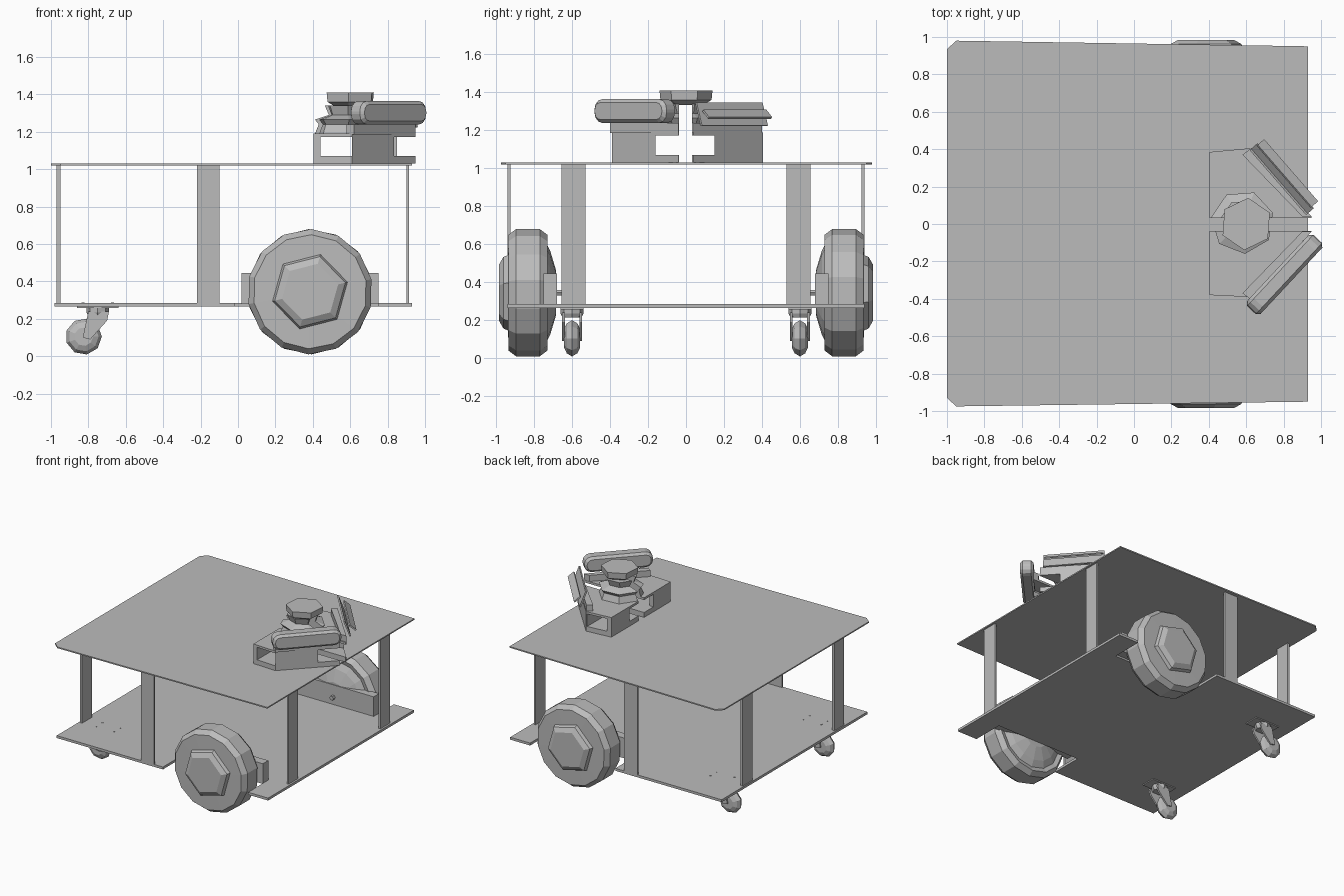
import bpy, bmesh, math
from mathutils import Vector, Matrix

if "Cube" in bpy.data.objects:
    bpy.data.objects.remove(bpy.data.objects["Cube"], do_unlink=True)

grey = bpy.data.materials.new("plain grey")
grey.use_nodes = True
colour = (0.5, 0.5, 0.5, 1)
grey.diffuse_color = colour
grey.node_tree.nodes["Principled BSDF"].inputs["Base Color"].default_value = colour


def finish(name, bm):
    bmesh.ops.recalc_face_normals(bm, faces=bm.faces)
    mesh = bpy.data.meshes.new(name)
    bm.to_mesh(mesh)
    bm.free()
    mesh.materials.append(grey)
    obj = bpy.data.objects.new(name, mesh)
    bpy.context.collection.objects.link(obj)
    return obj


def prism(name, outline, low, high):
    """Extrude an x-y outline between two heights."""
    bm = bmesh.new()
    face = bm.faces.new([bm.verts.new((x, y, low)) for x, y in outline])
    top = bmesh.ops.extrude_face_region(bm, geom=[face])["geom"]
    verts = [v for v in top if isinstance(v, bmesh.types.BMVert)]
    bmesh.ops.translate(bm, verts=verts, vec=(0, 0, high - low))
    return finish(name, bm)


def box(name, x, y, z):
    (a, b), (c, d) = x, y
    return prism(name, [(a, c), (b, c), (b, d), (a, d)], *z)


def lathe(name, profile, sides, place, turn=0):
    """Spin (radius, height) points round local z, then place the result."""
    bm = bmesh.new()
    rings = []
    for r, h in profile:
        angles = [turn + math.tau * i / sides for i in range(sides)]
        rings.append([bm.verts.new((r * math.cos(t), r * math.sin(t), h)) for t in angles])
    for a, b in zip(rings, rings[1:]):
        for i in range(sides):
            j = (i + 1) % sides
            bm.faces.new((a[i], a[j], b[j], b[i]))
    bm.faces.new(rings[0])
    bm.faces.new(rings[-1])
    bm.transform(place)
    return finish(name, bm)


def cut(obj, *cutters):
    for cutter in cutters:
        mod = obj.modifiers.new("cut", 'BOOLEAN')
        mod.operation = 'DIFFERENCE'
        mod.solver = 'EXACT'
        mod.object = cutter
        cutter.hide_render = True
        cutter.hide_viewport = True
        cutter.display_type = 'WIRE'


def axle(x, y, z, side):
    """Matrix that points local z outwards along +y or -y."""
    return Matrix.Translation((x, y, z)) @ Matrix.Rotation(-side * math.pi / 2, 4, 'X')


# Decks: chamfered top sheet, lower sheet with wheel notches
prism("top_deck", [(-1, -.93), (-.95, -.975), (.93, -.95), (.93, .95),
                   (-.95, .98), (-1, .935)], 1.02, 1.03)
half = [(.93, .94), (.75, .94), (.75, .68), (-.02, .68), (-.02, .94), (-.98, .94)]
prism("lower_deck", half + [(x, -y) for x, y in reversed(half)], .265, .285)

tyre = [(.12, .685), (.22, .715), (.27, .74), (.305, .73), (.335, .77),
        (.335, .895), (.305, .935), (.18, .937)]
hub = [(.21, .93), (.195, .962), (.155, .984)]

for side, label in ((1, "left"), (-1, "right")):
    def span(a, b):
        return sorted((side * a, side * b))

    # Flat posts between the decks
    post_z = (.285, 1.02)
    box(label + "_rear_post", (-.97, -.95), span(.53, .655), post_z)
    box(label + "_front_post", (.9, .915), span(.53, .655), post_z)
    box(label + "_side_post", (-.22, -.1), span(.925, .94), post_z)

    # Drive wheel, hub and motor bracket
    lathe(label + "_wheel", tyre, 14, axle(.385, 0, .345, side), .2)
    lathe(label + "_hub", hub, 6, axle(.385, 0, .345, side), .25)
    box(label + "_motor_bracket", (.02, .75), span(.68, .75), (.28, .445))
    lathe(label + "_shaft_knob", [(.018, .655), (.018, .7)], 6, axle(.385, 0, .345, side))

    # Swivel caster: mounting plate, collar, fork cheeks, wheel, bolts
    box(label + "_caster_plate", (-.86, -.64), span(.54, .66), (.257, .265))
    lathe(label + "_caster_collar", [(.05, .215), (.06, .235), (.06, .258)], 8,
          Matrix.Translation((-.75, side * .6, 0)))
    for off in (-.045, .045):
        bm = bmesh.new()
        y = side * .6 + off
        cheek = [(-.80, .24), (-.69, .24), (-.70, .19), (-.79, .09), (-.83, .1)]
        face = bm.faces.new([bm.verts.new((x, y - .007, z)) for x, z in cheek])
        out = bmesh.ops.extrude_face_region(bm, geom=[face])["geom"]
        bmesh.ops.translate(bm, vec=(0, .014, 0),
                            verts=[v for v in out if isinstance(v, bmesh.types.BMVert)])
        finish(label + "_caster_fork", bm)
    lathe(label + "_caster_wheel", [(.05, -.042), (.08, -.028), (.097, 0), (.08, .028), (.05, .042)],
          9, axle(-.825, side * .6, .105, side))
    for x in (-.83, -.67):
        for y in (.56, .64):
            lathe(label + "_caster_bolt", [(.008, .28), (.008, .288)], 6,
                  Matrix.Translation((x, side * y, 0)))

# Sensor mount: faceted block with see-through windows and a centre slot
slot = box("slot_cutter", (.3, 1.1), (-.038, .032), (1, 1.345))
tunnel = box("tunnel_cutter", (.3, 1.1), (-.16, .15), (1.07, 1.172))
window = box("window_cutter", (.44, .61), (-.6, .6), (1.07, 1.172))
block = prism("sensor_mount", [(.405, -.38), (.61, -.39), (.95, -.04), (.95, .04),
                               (.62, .405), (.405, .385)], 1.03, 1.19)
cut(block, slot, tunnel, window)

# Raised walls along the slanted sides
for side, label in ((1, "left"), (-1, "right")):
    wall = [(.95, .04), (.62, .40), (.58, .37), (.90, .04)]
    prism(label + "_slanted_wall", [(x, side * y) for x, y in wall], 1.185, 1.24)

# Faceted support and lidar head
support = lathe("lidar_support", [(.17, 1.19), (.15, 1.24), (.17, 1.265), (.1, 1.29), (.12, 1.34)],
                7, Matrix.Translation((.58, .01, 0)), .3)
cut(support, slot)
lathe("lidar_head", [(.09, 1.335), (.135, 1.36), (.14, 1.41)], 6,
      Matrix.Translation((.6, 0, 0)), .45)

# Rounded camera bar on the right slanted side
bm = bmesh.new()
bmesh.ops.create_cube(bm, size=1)
bmesh.ops.scale(bm, vec=(.52, .10, .125), verts=bm.verts)
ends = [e for e in bm.edges if abs((e.verts[0].co - e.verts[1].co).y) > .05]
bmesh.ops.bevel(bm, geom=ends, offset=.055, segments=3, profile=.5, affect='EDGES')
rims = [e for e in bm.edges if abs((e.verts[0].co - e.verts[1].co).y) < .001]
bmesh.ops.bevel(bm, geom=rims, offset=.018, segments=1, affect='EDGES')
bm.transform(Matrix.Translation((.805, -.27, 1.302)) @ Matrix.Rotation(math.radians(47), 4, 'Z'))
finish("camera_bar", bm)

# Thin leaning panels on the left slanted side
for name, shift, length, height, lean in (("inner_panel", .0, .46, .13, 20),
                                          ("outer_panel", .03, .44, .06, 50)):
    bm = bmesh.new()
    bmesh.ops.create_cube(bm, size=1)
    bmesh.ops.scale(bm, vec=(length, .012, height), verts=bm.verts)
    bm.transform(Matrix.Translation((.79 + shift, .24 + shift, 1.285))
                 @ Matrix.Rotation(math.radians(-49), 4, 'Z')
                 @ Matrix.Rotation(math.radians(lean), 4, 'X'))
    finish(name, bm)
